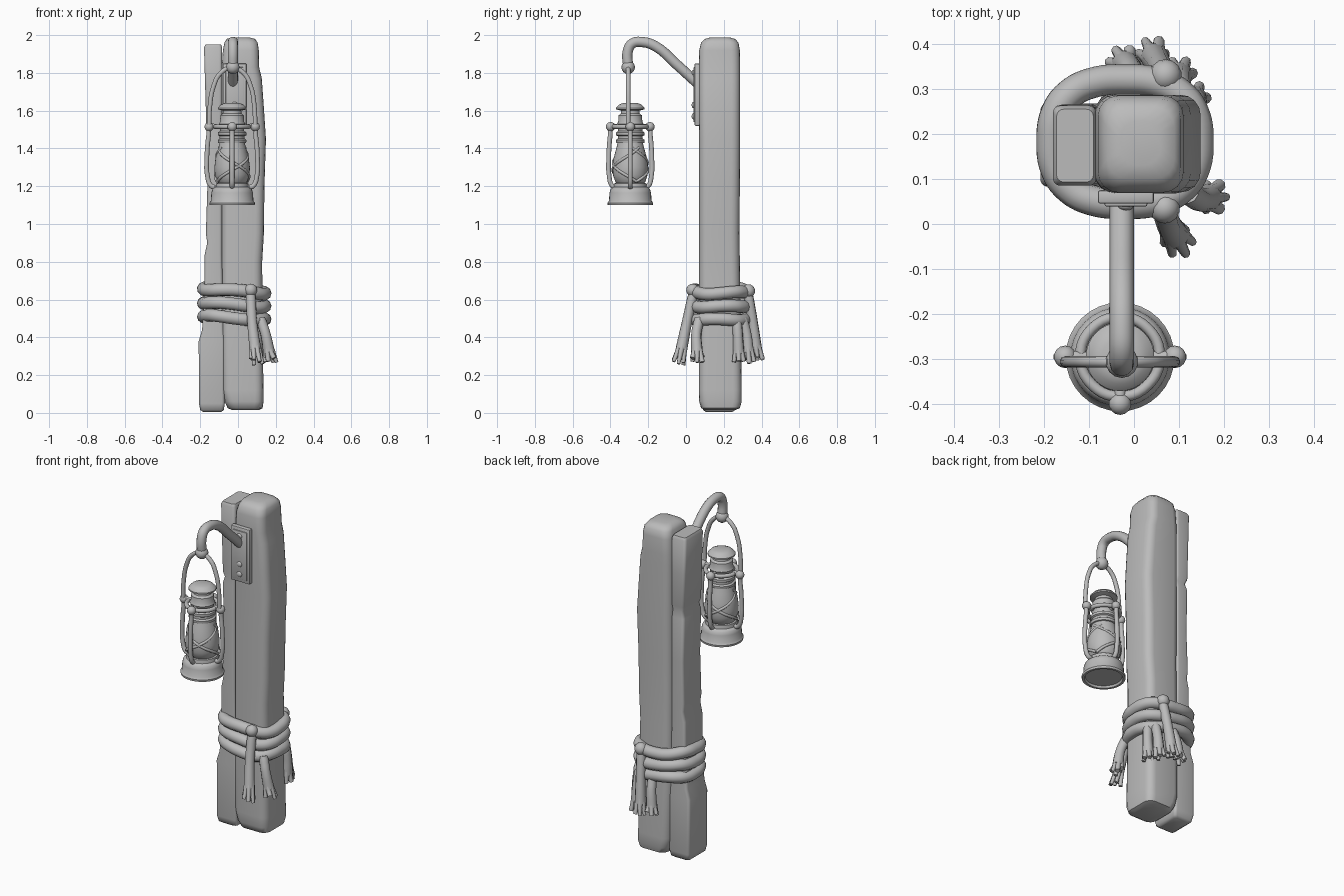
import bpy, bmesh, math, random
from mathutils import Vector

random.seed(4)
cube = bpy.data.objects.get("Cube")
if cube:
    bpy.data.objects.remove(cube, do_unlink=True)

grey = bpy.data.materials.new("plain_grey")
grey.use_nodes = True
COLOUR = (0.5, 0.5, 0.5, 1)
grey.diffuse_color = COLOUR
grey.node_tree.nodes["Principled BSDF"].inputs["Base Color"].default_value = COLOUR


def add_mesh(name, bm, angle=40):
    bmesh.ops.recalc_face_normals(bm, faces=bm.faces)
    me = bpy.data.meshes.new(name)
    bm.to_mesh(me)
    bm.free()
    me.materials.append(grey)
    ob = bpy.data.objects.new(name, me)
    bpy.context.collection.objects.link(ob)
    bpy.ops.object.select_all(action='DESELECT')
    ob.select_set(True)
    bpy.context.view_layer.objects.active = ob
    bpy.ops.object.shade_smooth_by_angle(angle=math.radians(angle))
    return ob


def loft(bm, rings):
    rows = [[bm.verts.new(p) for p in ring] for ring in rings]
    for a, b in zip(rows, rows[1:]):
        for i in range(len(a)):
            j = (i + 1) % len(a)
            bm.faces.new((a[i], a[j], b[j], b[i]))
    bm.faces.new(rows[0])
    bm.faces.new(rows[-1])


def timber(name, sections, corner):
    """Loft rounded rectangles given as (z, x0, x1, y0, y1)."""
    rings = []
    for z, x0, x1, y0, y1 in sections:
        r = min(corner, (x1 - x0) * 0.45, (y1 - y0) * 0.45)
        centres = ((x1 - r, y1 - r), (x0 + r, y1 - r), (x0 + r, y0 + r), (x1 - r, y0 + r))
        ring = []
        for q, (cx, cy) in enumerate(centres):
            for s in range(5):
                a = math.pi / 2 * (q + s / 4)
                ring.append((cx + r * math.cos(a), cy + r * math.sin(a), z))
        rings.append(ring)
    bm = bmesh.new()
    loft(bm, rings)
    return add_mesh(name, bm, 50)


def tube(name, points, radius, closed=False, radii=None, sides=3):
    """Round tube along a smooth path."""
    cu = bpy.data.curves.new(name, 'CURVE')
    cu.dimensions = '3D'
    cu.bevel_depth = radius
    cu.bevel_resolution = sides
    cu.resolution_u = 5
    cu.use_fill_caps = True
    sp = cu.splines.new('BEZIER')
    sp.bezier_points.add(len(points) - 1)
    for i, (bp, p) in enumerate(zip(sp.bezier_points, points)):
        bp.co = p
        bp.handle_left_type = bp.handle_right_type = 'AUTO'
        bp.radius = radii[i] if radii else 1
    sp.use_cyclic_u = closed
    cu.materials.append(grey)
    ob = bpy.data.objects.new(name, cu)
    bpy.context.collection.objects.link(ob)
    return ob


def lathe(name, profile, centre, sides=32):
    rings = [[(centre[0] + r * math.cos(2 * math.pi * i / sides),
               centre[1] + r * math.sin(2 * math.pi * i / sides), z)
              for i in range(sides)] for r, z in profile]
    bm = bmesh.new()
    loft(bm, rings)
    return add_mesh(name, bm)


def ball(name, centre, radius, squash=1):
    bm = bmesh.new()
    bmesh.ops.create_uvsphere(bm, u_segments=14, v_segments=8, radius=radius)
    for v in bm.verts:
        v.co = Vector((v.co.x, v.co.y * squash, v.co.z)) + Vector(centre)
    return add_mesh(name, bm, 60)


def plate(name, centre, size, bevel):
    bm = bmesh.new()
    bmesh.ops.create_cube(bm, size=1)
    for v in bm.verts:
        v.co = Vector([c + k * s for c, k, s in zip(centre, v.co, size)])
    bmesh.ops.bevel(bm, geom=bm.edges[:], offset=bevel, segments=2, affect='EDGES', profile=0.5)
    return add_mesh(name, bm)


# Wooden posts
timber("main_post", [
    (0.015, -0.03, 0.11, 0.10, 0.26), (0.025, -0.055, 0.13, 0.08, 0.285),
    (0.06, -0.07, 0.135, 0.07, 0.295), (0.12, -0.085, 0.135, 0.068, 0.295),
    (0.45, -0.088, 0.13, 0.07, 0.29), (0.80, -0.088, 0.128, 0.07, 0.285),
    (0.95, -0.088, 0.137, 0.07, 0.283), (1.20, -0.088, 0.14, 0.07, 0.285),
    (1.45, -0.088, 0.148, 0.07, 0.287), (1.60, -0.088, 0.138, 0.068, 0.287),
    (1.77, -0.088, 0.126, 0.068, 0.287), (1.83, -0.086, 0.112, 0.068, 0.287),
    (1.92, -0.08, 0.11, 0.07, 0.285), (1.96, -0.072, 0.104, 0.08, 0.278),
    (1.98, -0.06, 0.09, 0.10, 0.26), (1.988, -0.03, 0.06, 0.13, 0.23)], 0.045)
timber("side_plank", [
    (0.005, -0.185, -0.09, 0.105, 0.245), (0.015, -0.20, -0.075, 0.09, 0.26),
    (0.05, -0.207, -0.07, 0.083, 0.268), (0.38, -0.208, -0.07, 0.083, 0.268),
    (0.44, -0.19, -0.075, 0.085, 0.266), (0.65, -0.178, -0.08, 0.085, 0.265),
    (0.84, -0.176, -0.084, 0.085, 0.265), (0.90, -0.163, -0.084, 0.085, 0.265),
    (0.95, -0.17, -0.084, 0.085, 0.265), (1.20, -0.162, -0.084, 0.085, 0.263),
    (1.46, -0.168, -0.084, 0.085, 0.263), (1.50, -0.156, -0.084, 0.087, 0.255),
    (1.53, -0.168, -0.084, 0.085, 0.263), (1.73, -0.174, -0.084, 0.085, 0.263),
    (1.935, -0.18, -0.084, 0.085, 0.263), (1.95, -0.172, -0.09, 0.093, 0.255)], 0.016)

# Rope wound three times round the posts
for n, z in enumerate((0.645, 0.573, 0.503)):
    loop = []
    for i in range(16):
        a = 2 * math.pi * i / 16
        c, s = math.cos(a), math.sin(a)
        loop.append((-0.02 + 0.163 * math.copysign(abs(c) ** 0.8, c),
                     0.183 + 0.138 * math.copysign(abs(s) ** 0.8, s),
                     z - 0.012 * c + 0.006 * math.sin(3 * a + n)))
    tube("rope_loop", loop, 0.034, closed=True)


def rope_tail(start, mid, end):
    """Hanging rope end that frays into strands."""
    start, mid, end = Vector(start), Vector(mid), Vector(end)
    neck = mid.lerp(end, 0.65)
    tube("rope_tail", [start, start.lerp(mid, 0.35), mid, neck], 0.027, radii=(0.9, 1, 1, 1.15))
    for i in range(6):
        a = math.pi / 3 * i
        side = Vector((math.cos(a), math.sin(a), 0))
        tip = end + side * 0.03 + Vector((0, 0, random.uniform(-0.01, 0.03)))
        tube("rope_strand", [mid + side * 0.01, neck + side * 0.019, tip], 0.0145,
             radii=(0.8, 1.0, random.uniform(0.6, 1)), sides=2)


for tail in (
        ((0.065, 0.045, 0.66), (0.075, 0.005, 0.48), (0.10, -0.04, 0.26)),
        ((0.12, 0.07, 0.50), (0.145, 0.055, 0.42), (0.175, 0.06, 0.27)),
        ((0.07, 0.325, 0.65), (0.055, 0.355, 0.47), (0.04, 0.38, 0.27)),
        ((0.0, 0.32, 0.50), (-0.01, 0.345, 0.42), (-0.025, 0.36, 0.28)),
        ((0.10, 0.30, 0.50), (0.10, 0.32, 0.42), (0.10, 0.335, 0.27)),
        ((0.13, 0.27, 0.48), (0.135, 0.275, 0.40), (0.13, 0.28, 0.27))):
    rope_tail(*tail)

# Rope knots where the tails leave the loops
ball("front_knot", (0.068, 0.035, 0.65), 0.034)
ball("back_knot", (0.07, 0.33, 0.645), 0.036)

# Iron bracket and hook
X, Y = -0.027, -0.30
plate("bracket_plate", (-0.018, 0.06, 1.685), (0.125, 0.03, 0.33), 0.006)
plate("bracket_panel", (-0.018, 0.045, 1.685), (0.095, 0.012, 0.29), 0.004)
for z in (1.57, 1.63, 1.80):
    ball("bracket_rivet", (-0.018, 0.04, z), 0.017, 0.6)
tube("hook_arm", [(X, 0.06, 1.745), (X, -0.05, 1.845), (X, -0.16, 1.94), (X, -0.23, 1.963),
                  (X, -0.285, 1.955), (X, -0.308, 1.915), (X, -0.306, 1.83)], 0.027, sides=4)
ball("hook_tip", (X, -0.306, 1.83), 0.036)

# Lantern body
C = (-0.031, Y + 0.005)
lathe("lantern_base", [
    (0.100, 1.112), (0.105, 1.10), (0.119, 1.10), (0.121, 1.112), (0.113, 1.122), (0.110, 1.165),
    (0.104, 1.185), (0.098, 1.19), (0.088, 1.195), (0.085, 1.215), (0.06, 1.22)], C)
lathe("lantern_globe", [
    (0.06, 1.205), (0.078, 1.22), (0.092, 1.26), (0.094, 1.30), (0.088, 1.35),
    (0.074, 1.40), (0.064, 1.44)], C)
lathe("lantern_chimney", [
    (0.06, 1.425), (0.074, 1.43), (0.076, 1.445), (0.066, 1.452), (0.066, 1.465), (0.075, 1.47),
    (0.075, 1.485), (0.064, 1.492), (0.064, 1.52), (0.07, 1.53), (0.064, 1.54), (0.062, 1.575),
    (0.05, 1.585), (0.048, 1.60), (0.076, 1.607), (0.076, 1.615), (0.06, 1.632), (0.04, 1.64)], C)

# Guard wires crossing over the globe
for turn in (1, -1):
    for k in range(2):
        wire = []
        for i in range(9):
            t = i / 8
            a = turn * (math.pi * 1.1 * t) + math.pi * k + 0.4
            r = 0.086 + 0.014 * math.sin(math.pi * t) - 0.018 * t
            wire.append((C[0] + r * math.cos(a), C[1] + r * math.sin(a), 1.225 + 0.18 * t))
        tube("guard_wire", wire, 0.008, sides=2)

# Frame tubes, joints and collar
for k in range(4):
    a = math.pi / 2 * k
    reach = 0.122 if k % 2 == 0 else 0.104
    frame = [(reach * f, z) for f, z in ((0.62, 1.515), (0.95, 1.515), (1.02, 1.47), (1.1, 1.34),
                                         (1.08, 1.26), (0.9, 1.20), (0.75, 1.195))]
    tube("frame_tube", [(C[0] + r * math.cos(a), C[1] + r * math.sin(a), z) for r, z in frame], 0.013)
    ball("frame_joint", (C[0] + reach * math.cos(a), C[1] + reach * math.sin(a), 1.515), 0.025)
tube("frame_collar", [(C[0] + 0.088 * math.cos(i * math.pi / 4), C[1] + 0.088 * math.sin(i * math.pi / 4), 1.515)
                      for i in range(8)], 0.012, closed=True)

# Carrying handle
half = [(0.122, 1.515), (0.118, 1.62), (0.098, 1.73), (0.06, 1.80)]
arch = [(-x, z) for x, z in half] + [(0, 1.828)] + [(x, z) for x, z in reversed(half)]
tube("carry_handle", [(C[0] + x, -0.306, z) for x, z in arch], 0.0125)
